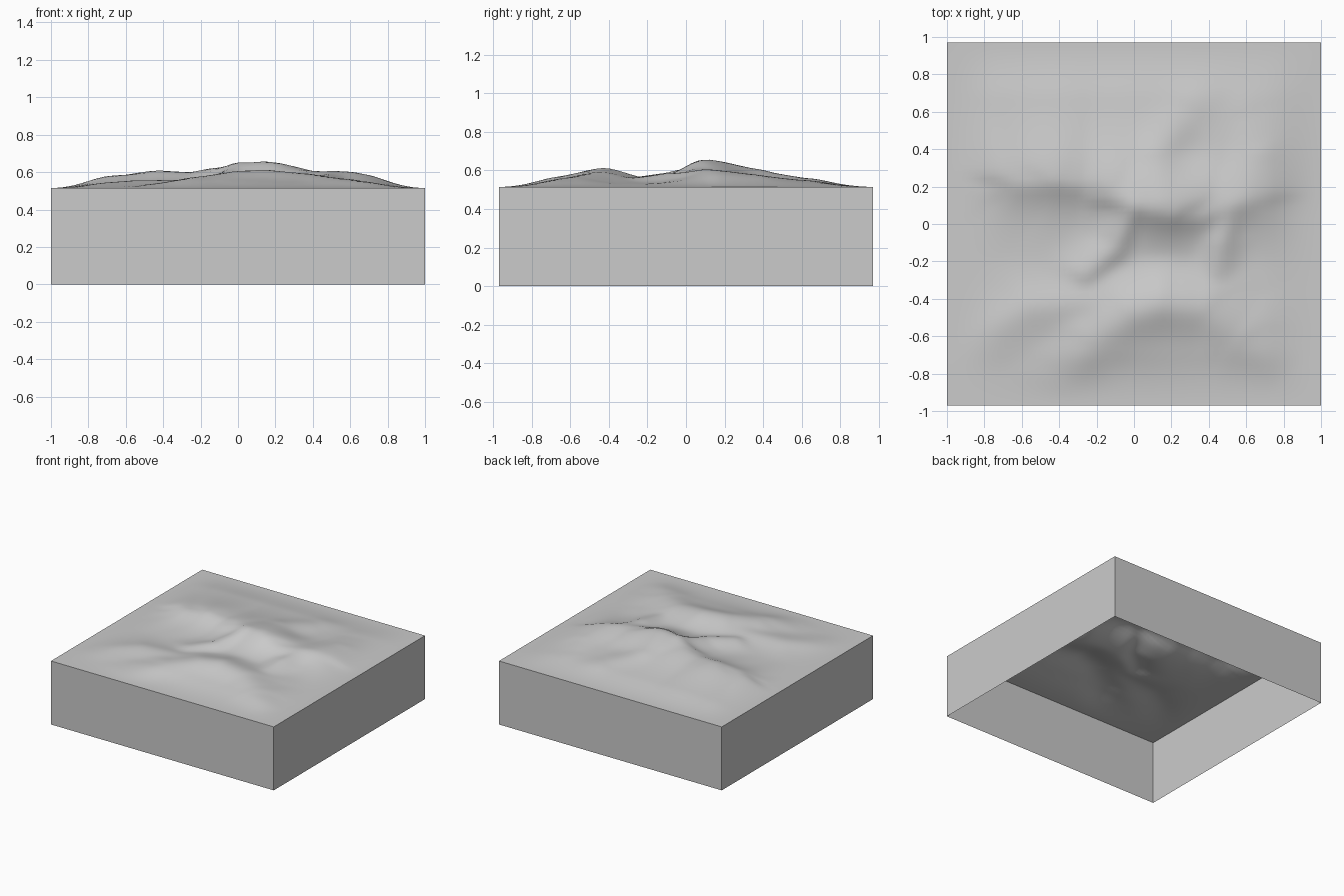
import bpy
import bmesh
import math
from mathutils import Vector

cube = bpy.data.objects.get("Cube")
if cube:
    bpy.data.objects.remove(cube, do_unlink=True)

HALF_X, HALF_Y, BASE = 1.0, 0.97, 0.515
CELLS = 64

stone = bpy.data.materials.new("stone_grey")
stone.use_nodes = True
grey = (0.6, 0.6, 0.6, 1)
stone.diffuse_color = grey
stone.node_tree.nodes["Principled BSDF"].inputs["Base Color"].default_value = grey

# Ridge crests as (x, y, rise), each with its falloff to the north and to the south
main_ridge = [(-.8, .2, .03), (-.6, .24, .07), (-.42, .25, .093), (-.25, .23, .083),
              (-.08, .18, .11), (.03, .11, .128), (.2, .08, .128), (.35, .07, .095),
              (.55, .13, .08), (.75, .16, .03)]
front_ridge = [(-.35, -.85, .03), (-.2, -.6, .06), (0, -.47, .09), (.14, -.43, .098),
               (.35, -.45, .078), (.55, -.58, .05), (.8, -.83, .015)]
west_arm = [(-.9, -.65, .015), (-.55, -.45, .04), (-.2, -.42, .045)]
west_spur = [(0, .1, .115), (-.1, -.12, .07), (-.25, -.26, .05)]
east_spur = [(.52, .1, .078), (.46, -.1, .07), (.44, -.24, .05)]
north_spur = [(.14, .12, .125), (.12, .35, .09), (.3, .6, .045)]
northeast_spur = [(.6, .15, .075), (.64, .35, .06), (.58, .58, .035)]
RIDGES = [(main_ridge, .34, .15), (front_ridge, .2, .18), (west_arm, .14, .16),
          (west_spur, .12, .1), (east_spur, .14, .1), (north_spur, .2, .2),
          (northeast_spur, .18, .18)]


def ridge_rise(x, y, crest, north, south):
    """Rise of one ridge, taken from the strongest crest segment."""
    best = 0
    for a, b in zip(crest, crest[1:]):
        start, span = Vector(a[:2]), Vector(b[:2]) - Vector(a[:2])
        t = max(0, min(1, (Vector((x, y)) - start).dot(span) / span.length_squared))
        offset = Vector((x, y)) - start - span * t
        width = south + (north - south) * (.5 + .5 * math.tanh(offset.y / .04))
        rise = a[2] + (b[2] - a[2]) * t
        best = max(best, rise / (1 + offset.length_squared / width ** 2))
    return best


def edge_fade(distance):
    t = max(0, min(1, distance / .3))
    return t * t * (3 - 2 * t)


def height(x, y):
    rise = sum(ridge_rise(x, y, *r) ** 6 for r in RIDGES) ** (1 / 6)
    # Shallow hollow between the two northern spurs
    rise -= .018 * math.exp(-((x - .32) ** 2 + (y - .36) ** 2) / .02)
    return BASE + rise * edge_fade(HALF_X - abs(x)) * edge_fade(HALF_Y - abs(y))


def add_object(name, bm):
    mesh = bpy.data.meshes.new(name)
    bm.to_mesh(mesh)
    bm.free()
    mesh.materials.append(stone)
    obj = bpy.data.objects.new(name, mesh)
    bpy.context.collection.objects.link(obj)
    return obj


# Hilly ground surface
bm = bmesh.new()
bmesh.ops.create_grid(bm, x_segments=CELLS, y_segments=CELLS, size=1)
for v in bm.verts:
    v.co.y *= HALF_Y
    v.co.z = height(v.co.x, v.co.y)
for face in bm.faces:
    face.smooth = True
add_object("terrain_surface", bm)

# Four side walls, open below
bm = bmesh.new()
bmesh.ops.create_cube(bm, size=1)
for v in bm.verts:
    v.co = (v.co.x * 2 * HALF_X, v.co.y * 2 * HALF_Y, (v.co.z + .5) * BASE)
caps = [f for f in bm.faces if abs(f.normal.z) > .5]
bmesh.ops.delete(bm, geom=caps, context='FACES_ONLY')
add_object("side_walls", bm)
